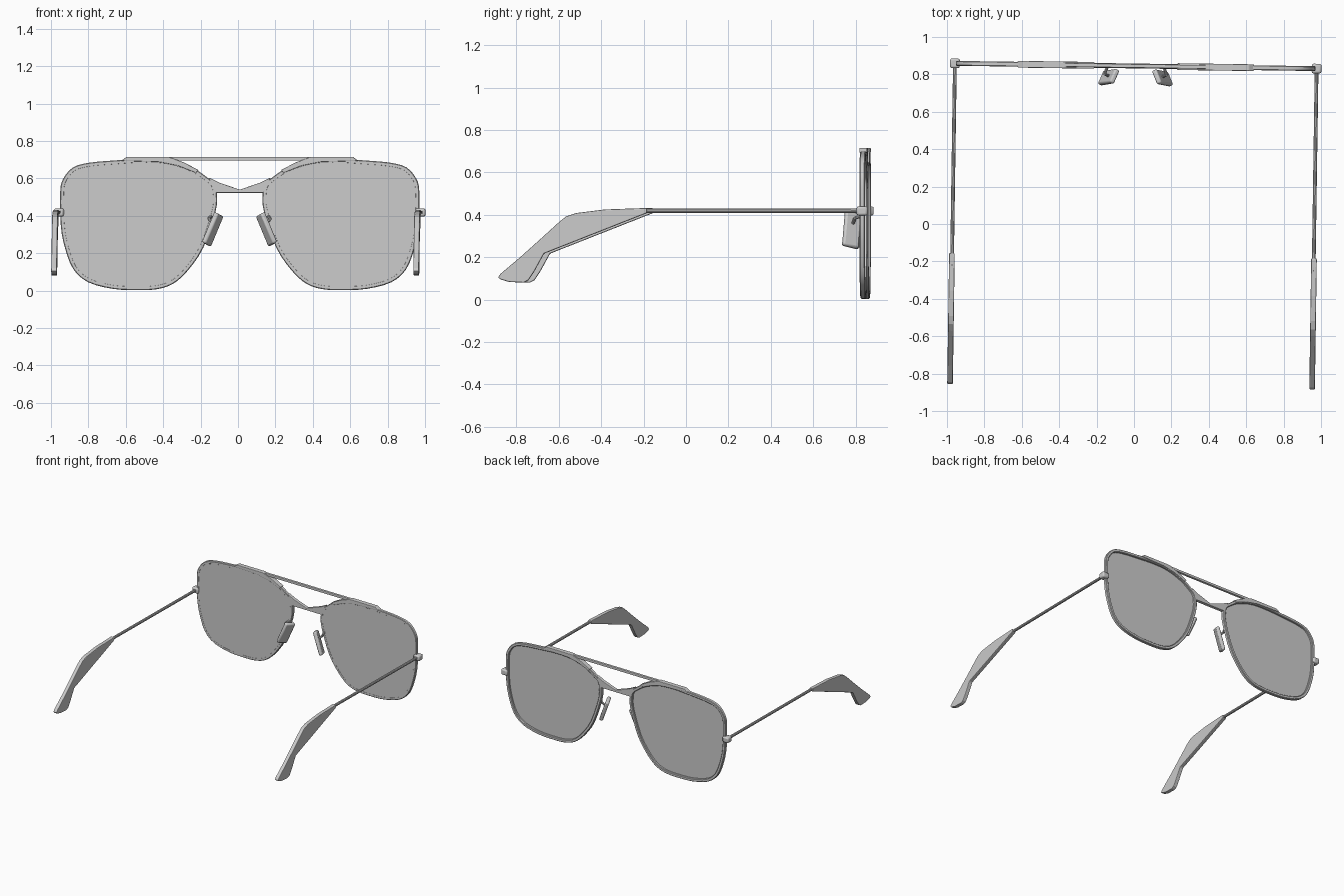
import bpy, bmesh, math
from mathutils import Matrix, Vector

if "Cube" in bpy.data.objects:
    bpy.data.objects.remove(bpy.data.objects["Cube"])

YAW = -0.0147      # whole model sits slightly turned
Y0 = 0.845         # local depth of the front frame


def finish(name, bm, mirror=True, bevel=0.0, smooth=False):
    bmesh.ops.recalc_face_normals(bm, faces=bm.faces)
    me = bpy.data.meshes.new(name)
    bm.to_mesh(me)
    bm.free()
    ob = bpy.data.objects.new(name, me)
    bpy.context.collection.objects.link(ob)
    ob.rotation_euler.z = YAW
    ob.location.x = -0.003
    if bevel:
        m = ob.modifiers.new("bevel", 'BEVEL')
        m.width, m.segments, m.limit_method = bevel, 2, 'ANGLE'
    if mirror:
        ob.modifiers.new("mirror", 'MIRROR').use_axis[0] = True
    if smooth:
        bpy.ops.object.select_all(action='DESELECT')
        bpy.context.view_layer.objects.active = ob
        ob.select_set(True)
        bpy.ops.object.shade_smooth_by_angle(angle=math.radians(35))
    return ob


def prism(name, pts, depth, **kw):
    """Extrude a closed 3D outline along a vector."""
    bm = bmesh.new()
    f = bm.faces.new([bm.verts.new(p) for p in pts])
    r = bmesh.ops.extrude_face_region(bm, geom=[f])
    verts = [v for v in r["geom"] if isinstance(v, bmesh.types.BMVert)]
    bmesh.ops.translate(bm, vec=depth, verts=verts)
    return finish(name, bm, **kw)


def box(name, loc, size, rot=Matrix.Identity(4), **kw):
    bm = bmesh.new()
    m = Matrix.Translation(loc) @ rot @ Matrix.Diagonal((*size, 1))
    bmesh.ops.create_cube(bm, size=1, matrix=m)
    return finish(name, bm, **kw)


def rod(name, a, b, r, sides=10, **kw):
    a, b = Vector(a), Vector(b)
    d = b - a
    m = Matrix.Translation((a + b) / 2) @ d.to_track_quat('Z', 'Y').to_matrix().to_4x4()
    bm = bmesh.new()
    bmesh.ops.create_cone(bm, cap_ends=True, segments=sides, radius1=r, radius2=r,
                          depth=d.length, matrix=m)
    return finish(name, bm, smooth=True, **kw)


def spline(p, steps=3):
    """Closed Catmull-Rom through the points."""
    out, n = [], len(p)
    for i in range(n):
        a, b, c, d = (Vector(p[(i + k) % n]) for k in (-1, 0, 1, 2))
        for s in range(steps):
            t = s / steps
            out.append(0.5 * (2*b + (c-a)*t + (2*a-5*b+4*c-d)*t*t + (3*b-a-3*c+d)*t**3))
    return out


def inset(p, w):
    out = []
    for i in range(len(p)):
        t = (p[(i + 1) % len(p)] - p[i - 1]).normalized()
        out.append(p[i] + Vector((-t.y, t.x)) * w)
    return out


# lens outline, counter-clockwise in x-z
outline = spline([(.122, .51), (.13, .42), (.195, .23), (.28, .105), (.36, .035), (.45, .007),
                  (.56, .003), (.68, .01), (.81, .045), (.89, .115), (.935, .23), (.957, .35),
                  (.96, .53), (.943, .60), (.89, .66), (.80, .685), (.66, .697), (.54, .705),
                  (.42, .703), (.33, .685), (.24, .65), (.18, .61), (.135, .57)])

# lens rim: chamfered ring section swept round the outline
section = [(0, -.009), (0, .009), (.004, .013), (.019, .013), (.023, .009),
           (.023, -.009), (.019, -.013), (.004, -.013)]
bm = bmesh.new()
rings = [[bm.verts.new((p.x, Y0 + dy, p.y)) for p in inset(outline, w)] for w, dy in section]
for a, b in zip(rings, rings[1:] + rings[:1]):
    for i in range(len(a)):
        bm.faces.new((a[i - 1], a[i], b[i], b[i - 1]))
finish("lens_rim", bm, smooth=True)

# lens panel, almost flush with the wearer side
prism("lens", [(p.x, Y0 - .0125, p.y) for p in inset(outline, .006)], (0, .010, 0))

# brow cap along the top of each rim
cap = [(.635, .694), (.605, .715), (.38, .715), (.30, .686), (.22, .645),
       (.235, .63), (.33, .668), (.43, .688)]
prism("brow_cap", [(x, Y0 - .018, z) for x, z in cap], (0, .036, 0), bevel=.004)

# brow bar
box("brow_bar", (0, Y0, .705), (.96, .02, .02), mirror=False, bevel=.004)

# nose bridge
half = [(0, .54), (.11, .578), (.165, .605), (.15, .56), (.125, .523), (0, .523)]
loop = half + [(-x, z) for x, z in half[-2:0:-1]]
prism("nose_bridge", [(x, Y0 - .013, z) for x, z in loop], (0, .026, 0), mirror=False, bevel=.004)

# nose pads and their wire arms
tilt = Matrix.Rotation(-.36, 4, 'Y') @ Matrix.Rotation(-.45, 4, 'Z') @ Matrix.Rotation(.08, 4, 'X')
box("nose_pad", (.144, .783, .328), (.028, .08, .175),
    Matrix.Rotation(-.36, 4, 'Y') @ Matrix.Rotation(.45, 4, 'Z') @ Matrix.Rotation(-.08, 4, 'X'),
    bevel=.009, smooth=True)
rod("nose_pad_arm_inner", (.145, .79, .36), (.165, .80, .385), .008)
rod("nose_pad_arm_outer", (.165, .80, .385), (.15, Y0, .40), .008)

# hinge blocks
box("hinge", (.967, Y0, .418), (.052, .052, .044), bevel=.01, smooth=True)

# temple rods
rod("temple_rod", (.967, Y0, .418), (.967, -.24, .42), .0105)

# temple tips, profile in y-z
tip = [(-.17, .432), (-.37, .425), (-.505, .408), (-.55, .393), (-.585, .365), (-.675, .283),
       (-.77, .198), (-.86, .122), (-.872, .105), (-.86, .095), (-.82, .083), (-.75, .08),
       (-.728, .092), (-.70, .135), (-.655, .217), (-.17, .408)]
prism("temple_tip", [(.953, y, z) for y, z in tip], (.03, 0, 0), bevel=.005)
